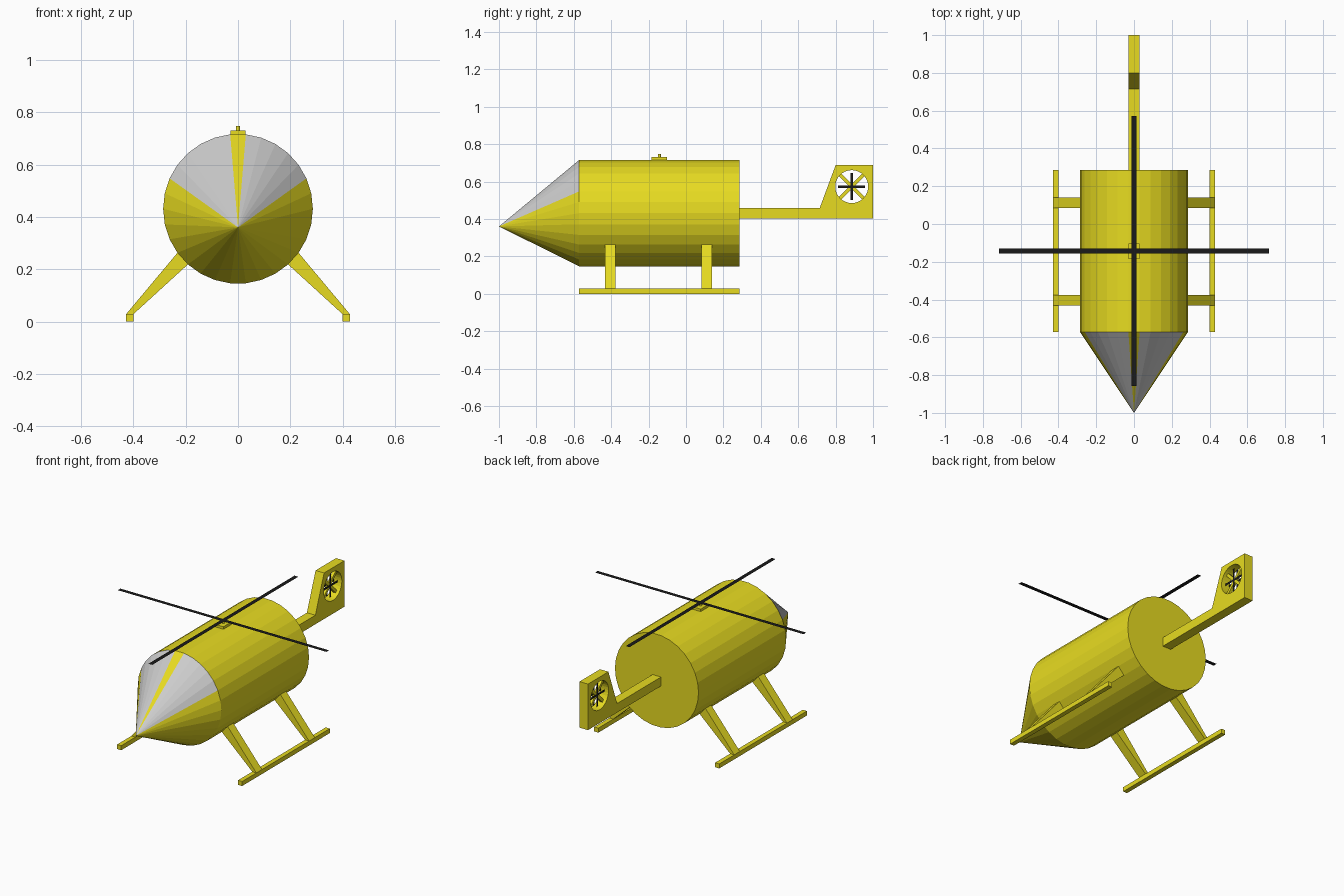
import bpy, bmesh
from math import sin, cos, pi, radians
from mathutils import Vector, Matrix

if "Cube" in bpy.data.objects:
    bpy.data.objects.remove(bpy.data.objects["Cube"])

N, R, CZ = 30, 0.286, 0.431
FRONT, BACK, ROTOR_Y = -0.571, 0.286, -0.143
FAN = Vector((0, 0.886, 0.573))


def material(name, rgb):
    m = bpy.data.materials.new(name)
    m.diffuse_color = (*rgb, 1)
    m.use_nodes = True
    m.node_tree.nodes["Principled BSDF"].inputs["Base Color"].default_value = m.diffuse_color
    return m


YELLOW = material("yellow_paint", (0.8, 0.71, 0.015))
BLACK = material("black_blade", (0.01, 0.01, 0.01))


def mesh_object(name, verts, faces, mat=None):
    me = bpy.data.meshes.new(name)
    me.from_pydata(verts, [], faces)
    bm = bmesh.new()
    bm.from_mesh(me)
    bmesh.ops.remove_doubles(bm, verts=bm.verts, dist=1e-5)
    bmesh.ops.recalc_face_normals(bm, faces=bm.faces)
    bm.to_mesh(me)
    bm.free()
    if mat:
        me.materials.append(mat)
    ob = bpy.data.objects.new(name, me)
    bpy.context.collection.objects.link(ob)
    return ob


def prism(name, a, b, mat):
    """Closed solid between two matching rings of points."""
    n = len(a)
    sides = [(i, (i + 1) % n, n + (i + 1) % n, n + i) for i in range(n)]
    return mesh_object(name, a + b, sides + [tuple(range(n)), tuple(range(n, 2 * n))], mat)


def box(name, lo, hi, mat):
    ring = [(lo[0], lo[1]), (hi[0], lo[1]), (hi[0], hi[1]), (lo[0], hi[1])]
    return prism(name, [(*p, lo[2]) for p in ring], [(*p, hi[2]) for p in ring], mat)


def hull(deg, y):
    return (R * cos(radians(deg)), y, CZ + R * sin(radians(deg)))


def circle_x(r, x, n=32):
    return [(x, FAN.y + r * cos(2 * pi * i / n), FAN.z + r * sin(2 * pi * i / n)) for i in range(n)]


# Cabin barrel, open where the nose joins
front = [hull(i * 12, FRONT) for i in range(N)]
rear = [hull(i * 12, BACK) for i in range(N)]
mesh_object("cabin", front + rear,
            [(i, (i + 1) % N, N + (i + 1) % N, N + i) for i in range(N)] + [tuple(range(N, 2 * N))], YELLOW)

# Nose cone split into painted facets and windscreen facets
tip = [(0, -1, 0.36)]
glass = [i for i in range(N) if 2 <= i < 7 or 8 <= i < 13]
paint = [i for i in range(N) if i not in glass]
for name, group, mat in (("nose", paint, YELLOW), ("windscreen", glass, None)):
    verts = [p for i in group for p in (front[i], front[(i + 1) % N], tip[0])]
    mesh_object(name, verts, [(3 * k, 3 * k + 1, 3 * k + 2) for k in range(len(group))], mat)

# Landing gear: skids and flared struts
for s, side in ((1, "right"), (-1, "left")):
    xs = sorted((s * 0.40, s * 0.428))
    box(side + "_skid", (xs[0], FRONT, 0), (xs[1], BACK, 0.028), YELLOW)
    for y, place in ((-0.404, "front"), (0.112, "rear")):
        ring = [(0.428, 0.028), (0.40, 0.028)] + [hull(d, 0)[::2] for d in (-48, -36)]
        prism(f"{side}_{place}_strut", [(s * x, y - 0.028, z) for x, z in ring],
              [(s * x, y + 0.028, z) for x, z in ring], YELLOW)

# Tail boom and fin in one profile, with the fan duct cut through
outline = [(BACK, 0.403), (1, 0.403), (1, 0.688), (0.80, 0.688), (0.715, 0.459), (BACK, 0.459)]
tail = prism("tail_boom_and_fin", [(-0.029, *p) for p in outline], [(0.029, *p) for p in outline], YELLOW)
cutter = prism("duct_cutter", circle_x(0.088, -0.1), circle_x(0.088, 0.1), None)
cutter.hide_render = True
cutter.hide_set(True)
mod = tail.modifiers.new("duct", "BOOLEAN")
mod.operation, mod.object, mod.solver = "DIFFERENCE", cutter, "EXACT"

# Diagonal duct spokes and tail rotor blades
for k, deg in enumerate((45, 135)):
    spoke = box(f"duct_spoke_{k + 1}", (-0.009, -0.089, -0.009), (0.009, 0.089, 0.009), YELLOW)
    spoke.data.transform(Matrix.Translation(FAN) @ Matrix.Rotation(radians(deg), 4, "X"))
    for s in (-1, 1):
        blade = mesh_object("tail_rotor_blade", [(s * 0.012, y, z) for y, z in
                            ((-0.072, -0.007), (0.072, -0.007), (0.072, 0.007), (-0.072, 0.007))],
                            [(0, 1, 2, 3)], BLACK)
        blade.data.transform(Matrix.Translation(FAN) @ Matrix.Rotation(radians(90 * k), 4, "X"))

# Rotor mount, mast and main blades
box("rotor_mount", (-0.029, ROTOR_Y - 0.041, 0.71), (0.029, ROTOR_Y + 0.041, 0.731), YELLOW)
mast = [(0.008 * cos(i * pi / 6), ROTOR_Y + 0.008 * sin(i * pi / 6)) for i in range(12)]
prism("rotor_mast", [(*p, 0.73) for p in mast], [(*p, 0.747) for p in mast], YELLOW)
for name, hx, hy in (("cross_rotor_blade", 0.714, 0.013), ("long_rotor_blade", 0.013, 0.714)):
    mesh_object(name, [(x * hx, ROTOR_Y + y * hy, 0.748) for x, y in ((-1, -1), (1, -1), (1, 1), (-1, 1))],
                [(0, 1, 2, 3)], BLACK)
